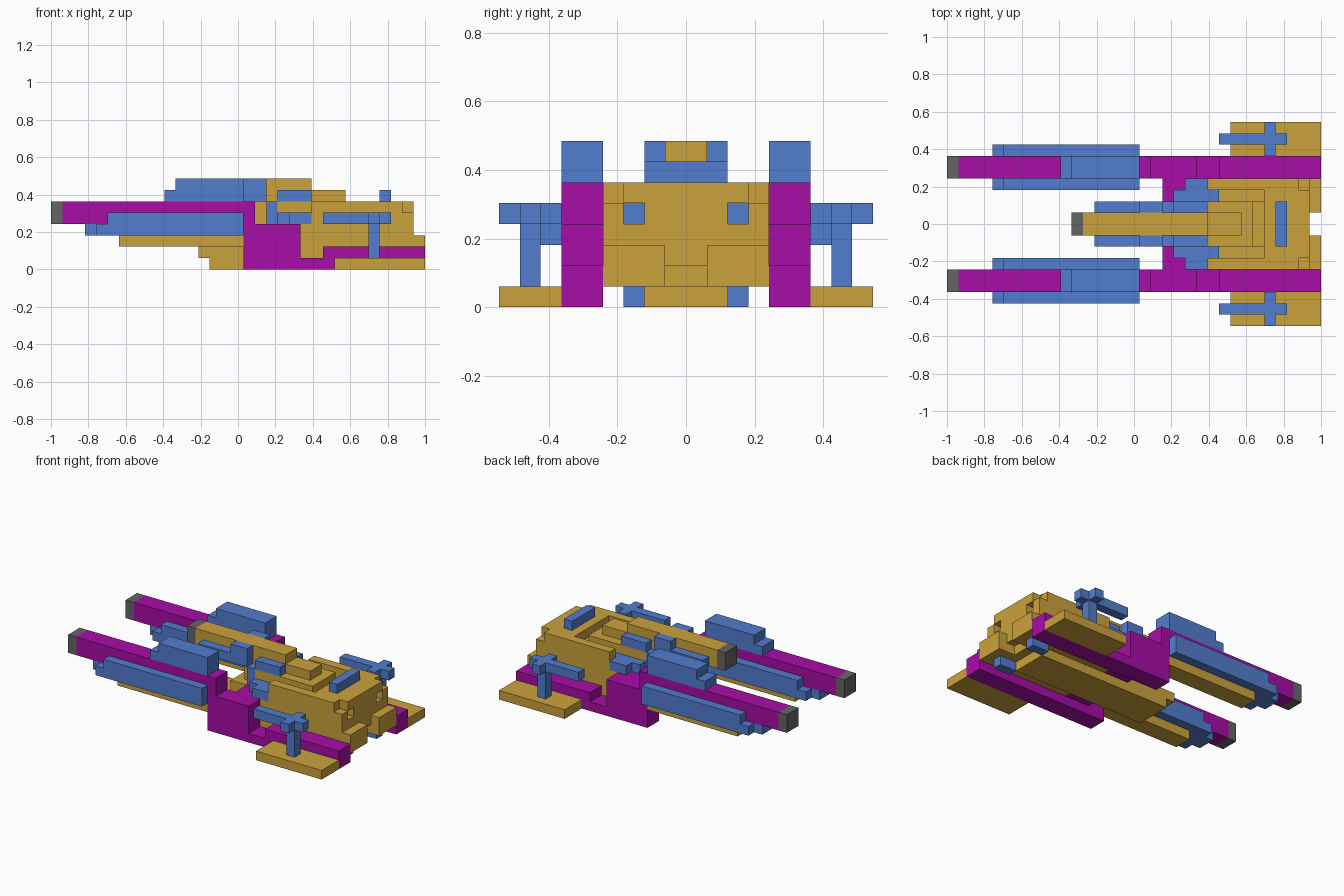
import bpy, bmesh

if "Cube" in bpy.data.objects:
    bpy.data.objects.remove(bpy.data.objects["Cube"])

U = 2 / 33  # one block; x counts 0..33 from the left, y is centred, z from the ground


def material(name, rgb):
    m = bpy.data.materials.new(name)
    m.diffuse_color = (*rgb, 1)
    m.use_nodes = True
    m.node_tree.nodes["Principled BSDF"].inputs["Base Color"].default_value = m.diffuse_color
    return m


GOLD = material("gold", (0.60, 0.36, 0.045))
BLUE = material("blue", (0.085, 0.205, 0.62))
PURPLE = material("purple", (0.39, 0.004, 0.39))
GREY = material("grey", (0.13, 0.13, 0.13))


def part(name, mat, boxes, mirror=False):
    """Join blocks given as (x0, x1, y0, y1, z0, z1); mirror repeats them at -y."""
    bm = bmesh.new()
    for x0, x1, y0, y1, z0, z1 in boxes:
        spans = [(y0, y1)] + ([(-y1, -y0)] if mirror else [])
        for a, b in spans:
            verts = bmesh.ops.create_cube(bm, size=1)["verts"]
            for v in verts:
                v.co.x = (x0 if v.co.x < 0 else x1) * U - 1
                v.co.y = (a if v.co.y < 0 else b) * U
                v.co.z = (z0 if v.co.z < 0 else z1) * U
    me = bpy.data.meshes.new(name)
    bm.to_mesh(me)
    bm.free()
    me.materials.append(mat)
    ob = bpy.data.objects.new(name, me)
    bpy.context.collection.objects.link(ob)


# Side guns: barrel, tip, housing and under rail
part("side_gun_tips", GREY, [(0, 1, 4, 6, 4, 6)], True)
part("side_gun_barrels", PURPLE, [(1, 18, 4, 6, 4, 6)], True)
part("side_gun_top_covers", BLUE, [(10, 11, 4, 6, 6, 7), (11, 17, 4, 6, 6, 8)], True)
part("side_gun_housings", BLUE, [(3, 4, 4, 6, 3, 4), (4, 5, 3, 7, 3, 4),
                                 (5, 17, 3, 4, 3, 5), (5, 17, 6, 7, 3, 5),
                                 (5, 17, 4, 6, 3, 4)], True)
part("side_gun_under_rails", GOLD, [(6, 17, 4, 6, 2, 3)], True)

# Side arms that carry the guns
part("side_arms", PURPLE, [(17, 22, 4, 6, 0, 4), (22, 24, 4, 6, 0, 1),
                           (24, 33, 4, 6, 0, 2)], True)
part("arm_bridge", PURPLE, [(19, 22, 2, 4, 1, 4)], True)
part("wing_plates", GOLD, [(25, 33, 6, 9, 0, 1)], True)

# Small turrets on the wings and beside the core
part("wing_turrets", BLUE, [(28, 29, 7, 8, 1, 4), (24, 30, 7, 8, 4, 5),
                            (28, 29, 6, 7, 4, 5), (28, 29, 8, 9, 4, 5)], True)
part("inner_turrets", BLUE, [(20, 24, 2, 3, 4, 5), (21, 23, 3, 4, 4, 5)], True)

# Keel and main hull
part("keel", GOLD, [(14, 30, -2, 2, 0, 1), (13, 22, -2, 2, 1, 2), (17, 22, -2, 2, 2, 4)])
part("hull", GOLD, [(22, 32, 1, 4, 1, 4)], True)
part("hull_middle", GOLD, [(22, 31, -1, 1, 1, 2), (22, 32, -1, 1, 2, 4)])
part("rear_blocks", GOLD, [(32, 33, 1, 4, 1, 3)], True)
part("rear_feet", BLUE, [(30, 32, 2, 3, 0, 1)], True)

# Upper deck: core, side walls and rear roof around an open moat
part("core", GOLD, [(18, 20, -1, 1, 4, 6), (20, 27, -2, 2, 4, 6), (27, 32, -2, 2, 4, 5)])
part("deck_walls", GOLD, [(23, 32, 3, 4, 4, 5), (23, 28, 3, 4, 5, 6)], True)
part("rear_roof", GOLD, [(28, 31, -4, 4, 5, 6), (31, 32, -3, 3, 5, 6)])
part("roof_bar", BLUE, [(29, 30, -2, 2, 6, 7)])

# Central gun
part("central_gun_tip", GREY, [(11, 12, -1, 1, 6, 8)])
part("central_gun_barrel", GOLD, [(12, 23, -1, 1, 6, 8), (23, 26, -1, 1, 6, 7)])
part("central_gun_sides", BLUE, [(13, 17, 1, 2, 6, 7), (17, 19, 1, 2, 6, 8),
                                 (19, 20, 1, 2, 4, 6), (20, 23, 1, 2, 6, 7)], True)
